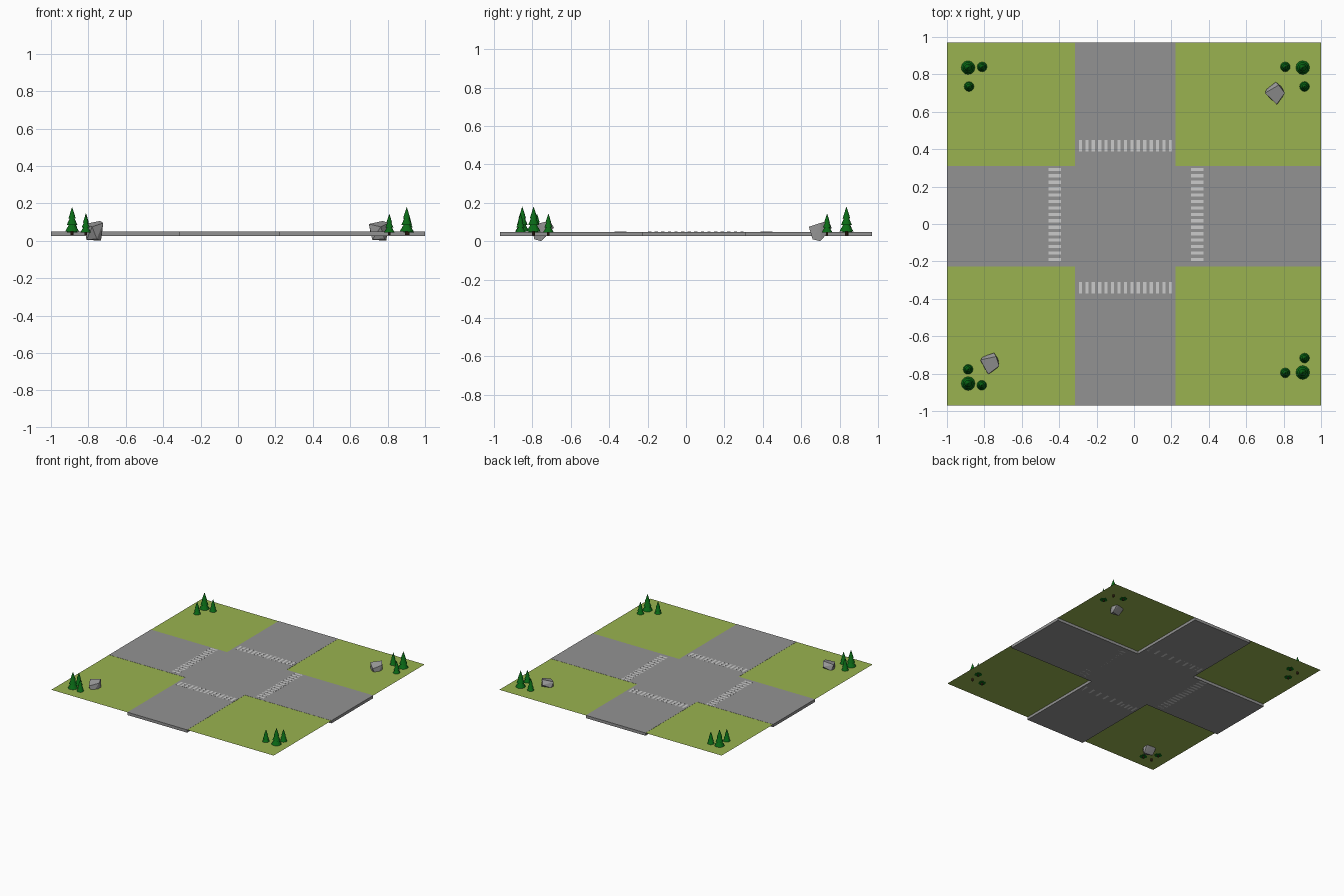
import bpy, bmesh, math
from mathutils import Matrix, Vector

if "Cube" in bpy.data.objects:
    bpy.data.objects.remove(bpy.data.objects["Cube"])


def material(name, rgb):
    m = bpy.data.materials.new(name)
    m.diffuse_color = (*rgb, 1)
    m.use_nodes = True
    m.node_tree.nodes["Principled BSDF"].inputs["Base Color"].default_value = m.diffuse_color
    return m


GRASS = material("grass_green", (0.32, 0.45, 0.08))
LEAF = material("fir_green", (0.003, 0.15, 0.008))
BARK = material("bark_brown", (0.06, 0.025, 0.01))
ASPHALT = material("asphalt_grey", (0.29, 0.29, 0.29))
STONE = material("stone_grey", (0.33, 0.33, 0.33))
PAINT = material("paint_light_grey", (0.62, 0.62, 0.62))


def finish(name, bm, mats=()):
    bmesh.ops.recalc_face_normals(bm, faces=bm.faces)
    me = bpy.data.meshes.new(name)
    bm.to_mesh(me)
    bm.free()
    for m in mats:
        me.materials.append(m)
    ob = bpy.data.objects.new(name, me)
    bpy.context.collection.objects.link(ob)
    return ob


def add_box(bm, x0, x1, y0, y1, z0, z1):
    mat = Matrix.Translation(((x0 + x1) / 2, (y0 + y1) / 2, (z0 + z1) / 2)) \
        @ Matrix.Diagonal((x1 - x0, y1 - y0, z1 - z0, 1))
    bmesh.ops.create_cube(bm, size=1, matrix=mat)


# Main dimensions
EX, EY = 1.0, 0.97
RX0, RX1, RY0, RY1 = -0.315, 0.222, -0.228, 0.309
BOTTOM, TOP = 0.026, 0.049

# Cross-shaped road slab
bm = bmesh.new()
outline = [(RX0, -EY), (RX1, -EY), (RX1, RY0), (EX, RY0), (EX, RY1), (RX1, RY1),
           (RX1, EY), (RX0, EY), (RX0, RY1), (-EX, RY1), (-EX, RY0), (RX0, RY0)]
face = bm.faces.new([bm.verts.new((x, y, BOTTOM)) for x, y in outline])
ext = bmesh.ops.extrude_face_region(bm, geom=[face], use_keep_orig=True)
bmesh.ops.translate(bm, vec=(0, 0, TOP - BOTTOM),
                    verts=[g for g in ext["geom"] if isinstance(g, bmesh.types.BMVert)])
finish("road", bm, [ASPHALT])

# Thin lawns in the four corners
for side_x, x0, x1 in (("left", -EX, RX0), ("right", RX1, EX)):
    for side_y, y0, y1 in (("front", -EY, RY0), ("back", RY1, EY)):
        bm = bmesh.new()
        bm.faces.new([bm.verts.new((x, y, TOP - 0.001))
                      for x, y in ((x0, y0), (x1, y0), (x1, y1), (x0, y1))])
        finish(f"lawn_{side_y}_{side_x}", bm, [GRASS])

# Pedestrian crossings: 15 stripes each, almost flush with the road
N, PITCH, WIDTH = 15, 0.0344, 0.017
for name, a0, a1, along_x in (("back", 0.388, 0.45, True), ("front", -0.372, -0.31, True),
                              ("left", -0.458, -0.391, False), ("right", 0.304, 0.371, False)):
    bm = bmesh.new()
    start = -0.295 if along_x else -0.198
    for i in range(N):
        s = start + i * PITCH
        if along_x:
            add_box(bm, s, s + WIDTH, a0, a1, BOTTOM, TOP + 0.0004)
        else:
            add_box(bm, a0, a1, s, s + WIDTH, BOTTOM, TOP + 0.0004)
    finish(f"crossing_{name}", bm, [PAINT])


# Fir trees: trunk and three stacked cones
def fir(name, x, y, s):
    bm = bmesh.new()
    base = Vector((x, y, 0.03))
    bmesh.ops.create_cone(bm, cap_ends=True, segments=8, radius1=0.008 * s, radius2=0.008 * s,
                          depth=0.03 * s, matrix=Matrix.Translation(base + Vector((0, 0, 0.015 * s))))
    for f in bm.faces:
        f.material_index = 1
    for z0, z1, r in ((0.02, 0.085, 0.037), (0.053, 0.12, 0.029), (0.088, 0.151, 0.02)):
        mid = base + Vector((0, 0, (z0 + z1) / 2 * s))
        cone = bmesh.ops.create_cone(bm, cap_ends=True, segments=12, radius1=r * s, radius2=0,
                                     depth=(z1 - z0) * s, matrix=Matrix.Translation(mid))
        for v in cone["verts"]:
            for f in v.link_faces:
                f.material_index = 0
    finish(name, bm, [LEAF, BARK])


groves = {
    "back_left": ((-0.887, 0.836), (-0.812, 0.84), (-0.882, 0.735)),
    "back_right": ((0.902, 0.836), (0.809, 0.84), (0.912, 0.735)),
    "front_right": ((0.902, -0.794), (0.809, -0.796), (0.912, -0.717)),
    "front_left": ((-0.887, -0.853), (-0.814, -0.862), (-0.887, -0.777)),
}
for corner, spots in groves.items():
    for i, (x, y) in enumerate(spots):
        fir(f"fir_{corner}_{i + 1}", x, y, 1.0 if i == 0 else 0.76)


# Angular boulders: sloping flat top, tapered underside
def boulder(name, x, y, angle):
    top = [(x, y, 0.092 + 0.05 * x + 0.3 * y)
           for x, y in ((-.053, 0), (.021, .043), (.053, 0), (.01, -.06))]
    low = [(.005, .059, .07), (-.035, -.02, .005), (.03, -.04, .01), (.04, .0, .0),
           (.035, .035, .04), (-.045, .02, .045)]
    bm = bmesh.new()
    for p in top + low:
        bm.verts.new(p)
    bmesh.ops.convex_hull(bm, input=bm.verts)
    bmesh.ops.dissolve_limit(bm, angle_limit=math.radians(3), verts=bm.verts, edges=bm.edges)
    bmesh.ops.rotate(bm, verts=bm.verts, cent=(0, 0, 0), matrix=Matrix.Rotation(angle, 3, 'Z'))
    bmesh.ops.translate(bm, verts=bm.verts, vec=(x, y, 0))
    finish(name, bm, [STONE])


boulder("boulder_back", 0.753, 0.70, 0)
boulder("boulder_front", -0.771, -0.743, math.radians(-18))
